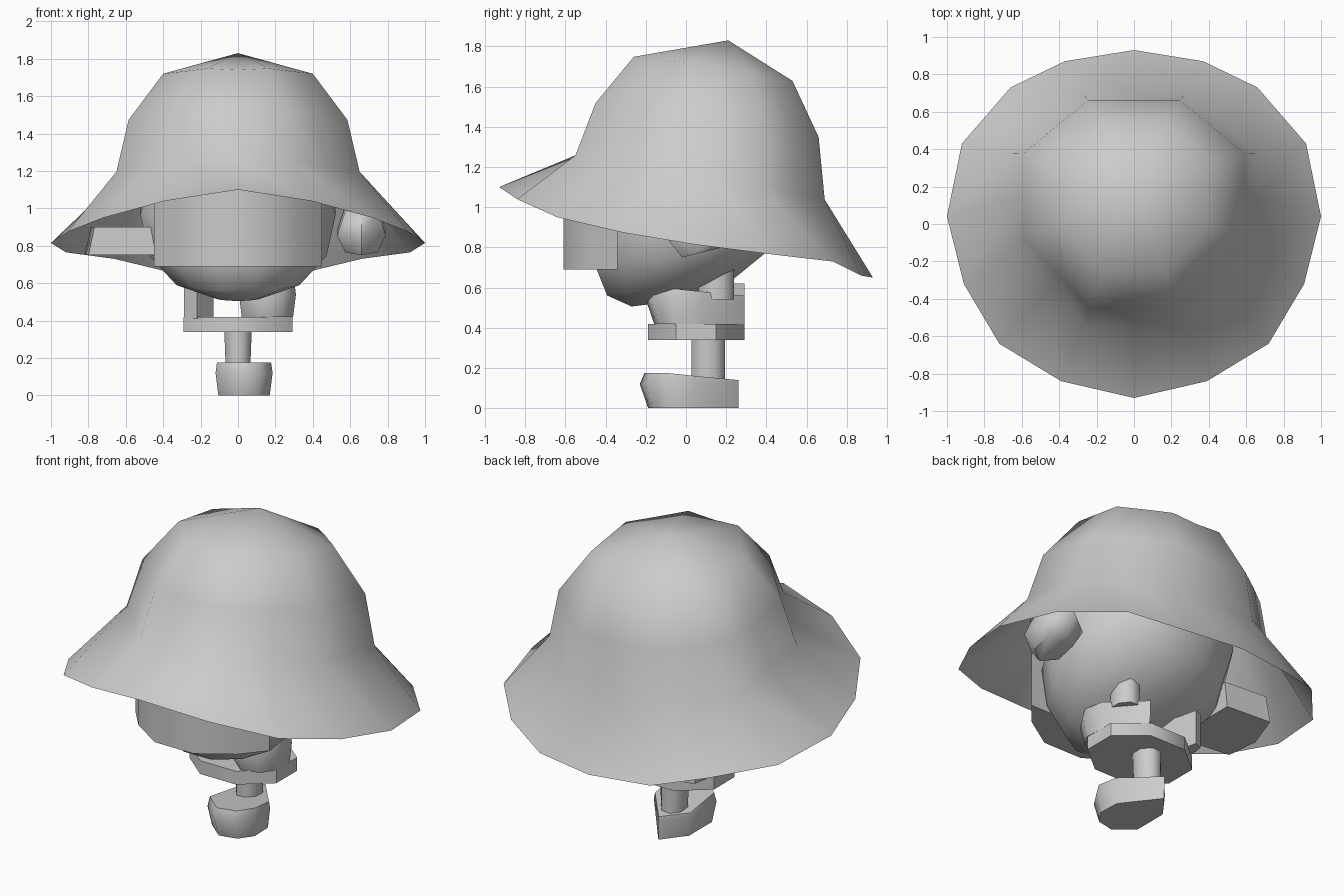
import bpy, math

if "Cube" in bpy.data.objects:
    bpy.data.objects.remove(bpy.data.objects["Cube"])


def make(name, verts, faces, angle=40):
    me = bpy.data.meshes.new(name)
    me.from_pydata(verts, [], faces)
    me.update()
    ob = bpy.data.objects.new(name, me)
    bpy.context.collection.objects.link(ob)
    bpy.ops.object.select_all(action='DESELECT')
    ob.select_set(True)
    bpy.context.view_layer.objects.active = ob
    bpy.ops.object.mode_set(mode='EDIT')
    bpy.ops.mesh.select_all(action='SELECT')
    bpy.ops.mesh.normals_make_consistent(inside=False)
    bpy.ops.object.mode_set(mode='OBJECT')
    bpy.ops.object.shade_smooth_by_angle(angle=math.radians(angle))
    return ob


def loft(name, rings, cap=True, angle=40):
    """Skin equal-length closed rings, optionally capped."""
    n = len(rings[0])
    verts = [p for r in rings for p in r]
    faces = [(i*n+k, i*n+(k+1) % n, (i+1)*n+(k+1) % n, (i+1)*n+k)
             for i in range(len(rings)-1) for k in range(n)]
    if cap:
        faces += [tuple(range(n))[::-1], tuple(range(len(verts)-n, len(verts)))]
    return make(name, verts, faces, angle)


def circle(cx, cy, z, rx, ry, n, tilt=0):
    return [(cx+rx*math.cos(a), cy+ry*math.sin(a), z+tilt*math.sin(a))
            for a in [2*math.pi*(k+.5)/n for k in range(n)]]


# Hat: 16-sided drooping brim and octagonal crown closing at an apex
half = [(0, .93, .65), (.37, .87, .66), (.66, .73, .73), (.92, .43, .765), (1, .04, .815),
        (.91, -.32, .875), (.72, -.64, .95), (.39, -.84, 1.04), (0, -.93, 1.10)]
brim = half + [(-x, y, z) for x, y, z in half[7:0:-1]]
rings = [brim]
for rx, yf, zf, yb, zb in [(.65, -.55, 1.25, .69, 1.03),
                           (.585, -.45, 1.51, .66, 1.34),
                           (.40, -.26, 1.74, .53, 1.62)]:
    ring = []
    for k in range(16):
        a = math.pi/2 - k*math.pi/8
        s = 1/math.cos(math.pi/8) if k % 2 else 1
        u, v = s*math.cos(a), s*math.sin(a)
        v += .1*max(0, 1-v*v)       # sides sit slightly toward the back
        ring.append((rx*u, (yf+yb)/2+(yb-yf)/2*v, (zf+zb)/2+(zb-zf)/2*v+.02*abs(u)))
    rings.append(ring)
hat_v = [p for r in rings for p in r] + [(0, .21, 1.83)]
hat_f = [(i*16+k, i*16+(k+1) % 16, (i+1)*16+(k+1) % 16, (i+1)*16+k)
         for i in range(3) for k in range(16)]
hat_f += [(48+k, 48+(k+1) % 16, 64) for k in range(16)]
make("hat", hat_v, hat_f, 75)

# Head: faceted ball tucked inside the hat
prof = [(.12, -.16, .52), (.34, -.08, .60), (.49, .0, .76), (.54, .03, .98),
        (.49, .04, 1.2), (.28, .05, 1.4)]
loft("head", [circle(0, y, z, r, r*.95, 12, .12*r) for r, y, z in prof], True, 60)

# Face band: curved visor standing out from the front of the head
front = [(-.45, -.34), (-.33, -.48), (-.13, -.61), (.13, -.61), (.33, -.48), (.45, -.34)]
loft("visor", [[(x, y, z) for x, y in front] for z in (.69, 1.1)])


# Feet: pointed shoes, one on the ground and one lifted
def foot(name, ox, oy, oz):
    outline = [(0, .26), (-.12, .12), (-.12, -.12), (0, -.23),
               (.12, -.20), (.185, -.10), (.18, .05)]
    rings = []
    for sx, sy, z in [(.9, .82, 0), (1, 1, .12), (.95, .9, .16)]:
        # toe tucks in, heel stays upright and slopes down slightly
        rings.append([(ox+.03+(x-.03)*sx, oy+(y*sy if y < 0 else y),
                       oz+z-(.02 if z > .15 and y > .1 else 0)+(.015 if z > .15 and y < 0 else 0))
                      for x, y in outline])
    loft(name, rings, True, 60)


foot("standing_foot", 0, 0, 0)
foot("raised_foot", .125, .03, .42)

# Legs
loft("standing_leg", [circle(0, .11, z, r, .09, 8) for z, r in [(.12, .07), (.36, .08)]], True, 60)
loft("raised_leg", [circle(.19, .15, z, .08, .095, 8) for z in (.54, .72)], True, 60)

# Body hem and the partial side panel above it
loft("body_hem", [circle(0, .05, z, .315, .26, 8) for z in (.34, .42)], True, 50)
panel = [(-.29, -.05), (-.22, -.12), (-.13, .0), (-.20, .29), (-.25, .27)]
loft("side_panel", [[(x, y, z) for x, y in panel] for z in (.41, .62)])

# Hands: flat mitten on the left, chunkier fist on the right
mitten = [(-.45, -.18), (-.80, -.14), (-.82, .06), (-.74, .28), (-.45, .26)]
loft("left_hand", [[(x, y, .75) for x, y in mitten],
                   [(x*.96, y, .90) for x, y in mitten]])
loft("right_hand", [circle(.66, .10, z, rx, ry, 6, .03) for z, rx, ry in
                    [(.78, .10, .12), (.87, .15, .19), (1.0, .10, .13)]], True, 60)
